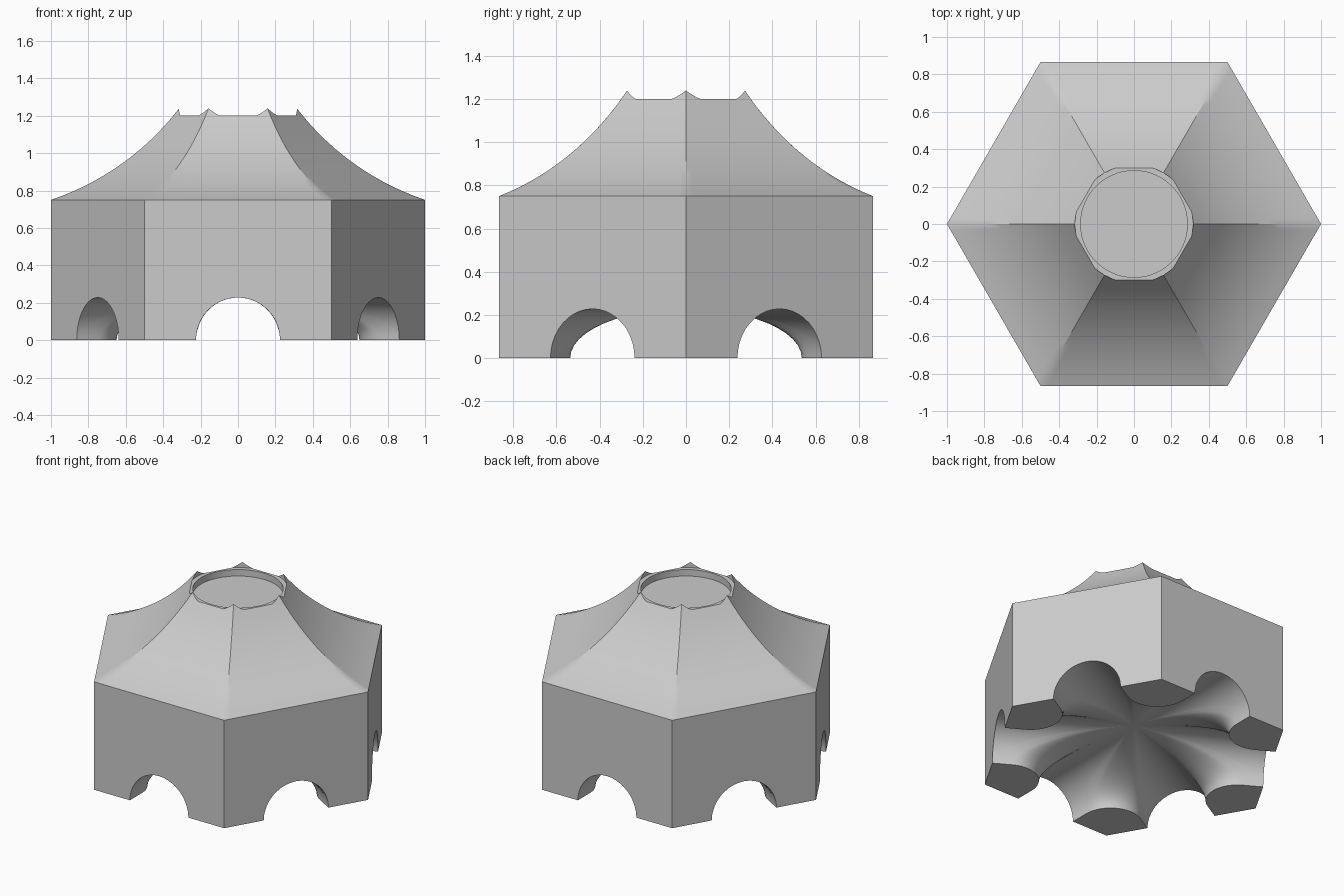
import bpy, bmesh
from math import sin, cos, asin, atan2, sqrt, radians, degrees, pi

cube = bpy.data.objects.get("Cube")
if cube:
    bpy.data.objects.remove(cube, do_unlink=True)

APOTHEM = cos(pi / 6)            # hexagon with corner radius 1
EAVE, DECK, RECESS = 0.75, 1.2, 1.155
ARCH_W, ARCH_H = 0.225, 0.228    # half width and height of the tunnels
FOOT_C, FOOT_R = 0.85, 0.2       # rounded inner nose of each foot
RIM_OUT, RIM_IN = 0.315, 0.285

grey = bpy.data.materials.new("stone_grey")
grey.use_nodes = True
colour = (0.6, 0.6, 0.6, 1)
grey.diffuse_color = colour
grey.node_tree.nodes["Principled BSDF"].inputs["Base Color"].default_value = colour

# Angles across half a side, from its middle (0) to its corner (30 degrees)
arch_end = atan2(ARCH_W, APOTHEM)
half = [arch_end * sin(i * pi / 20) for i in range(11)]
half += [radians(a) for a in (15.7, 17, 17.8, 19, 20.5, 22, 24, 26, 28, 30)]
sector = [-a for a in reversed(half[1:])] + half[:-1]


def radial_shell(name, column):
    """Sweep a column of (radius, height) points around the hexagon."""
    bm = bmesh.new()
    rays = []
    for side in range(6):
        for a in sector:
            t = side * pi / 3 + pi / 6 + a
            rays.append([bm.verts.new((r * cos(t), r * sin(t), z))
                         for r, z in column(abs(a))])
    for a, b in zip(rays, rays[1:] + rays[:1]):
        for j in range(len(a) - 1):
            bm.faces.new((a[j], b[j], b[j + 1], a[j + 1]))
    bmesh.ops.remove_doubles(bm, verts=bm.verts, dist=1e-5)
    bmesh.ops.dissolve_degenerate(bm, edges=bm.edges, dist=1e-6)
    mesh = bpy.data.meshes.new(name)
    bm.to_mesh(mesh)
    bm.free()
    mesh.materials.append(grey)
    obj = bpy.data.objects.new(name, mesh)
    bpy.context.collection.objects.link(obj)
    bpy.ops.object.select_all(action='DESELECT')
    obj.select_set(True)
    bpy.context.view_layer.objects.active = obj
    bpy.ops.object.shade_smooth_by_angle(angle=radians(30))
    return obj


def foot_reach(a):
    """Distance from the centre at which the vault touches the ground."""
    a = max(a, 1e-4)
    if a < radians(17):
        return ARCH_W / sin(a)
    b = pi / 6 - a
    return FOOT_C * cos(b) - sqrt(FOOT_R ** 2 - (FOOT_C * sin(b)) ** 2)


# Vaulted underside, flat feet and walls
def body_column(a):
    wall, reach = APOTHEM / cos(a), foot_reach(a)
    last = asin(min(1, wall / reach))
    pts = [(reach * sin(last * i / 12), ARCH_H * cos(last * i / 12))
           for i in range(13)]
    return pts + [(wall, max(0, pts[-1][1])), (wall, EAVE)]


# Concave roof profile along a hip: a circular arc from the eave to the spikes
ARC_R, A0, A1 = 1.446, radians(18.6), radians(52.6)


def hip(t):
    return (1 - ARC_R * (sin(t) - sin(A0)), EAVE + ARC_R * (cos(A0) - cos(t)))


def angle_at_radius(r):
    return asin((1 - r) / ARC_R + sin(A0))


DECK_R = 0.346                   # hip radius where the roof meets the deck


def roof_column(a):
    f = APOTHEM / cos(a)
    end = angle_at_radius(min(DECK_R, RIM_OUT / f))
    return [(r * f, z) for r, z in
            (hip(A0 + (end - A0) * i / 14) for i in range(15))]


# Spiked crown with a round recess
def crown_column(a):
    r, z = roof_column(a)[-1]
    return [(r, z), (r, DECK), (RIM_IN, DECK), (RIM_IN, RECESS), (0, RECESS)]


radial_shell("walls_and_feet", body_column)
radial_shell("roof", roof_column)
radial_shell("crown_recess", crown_column)
